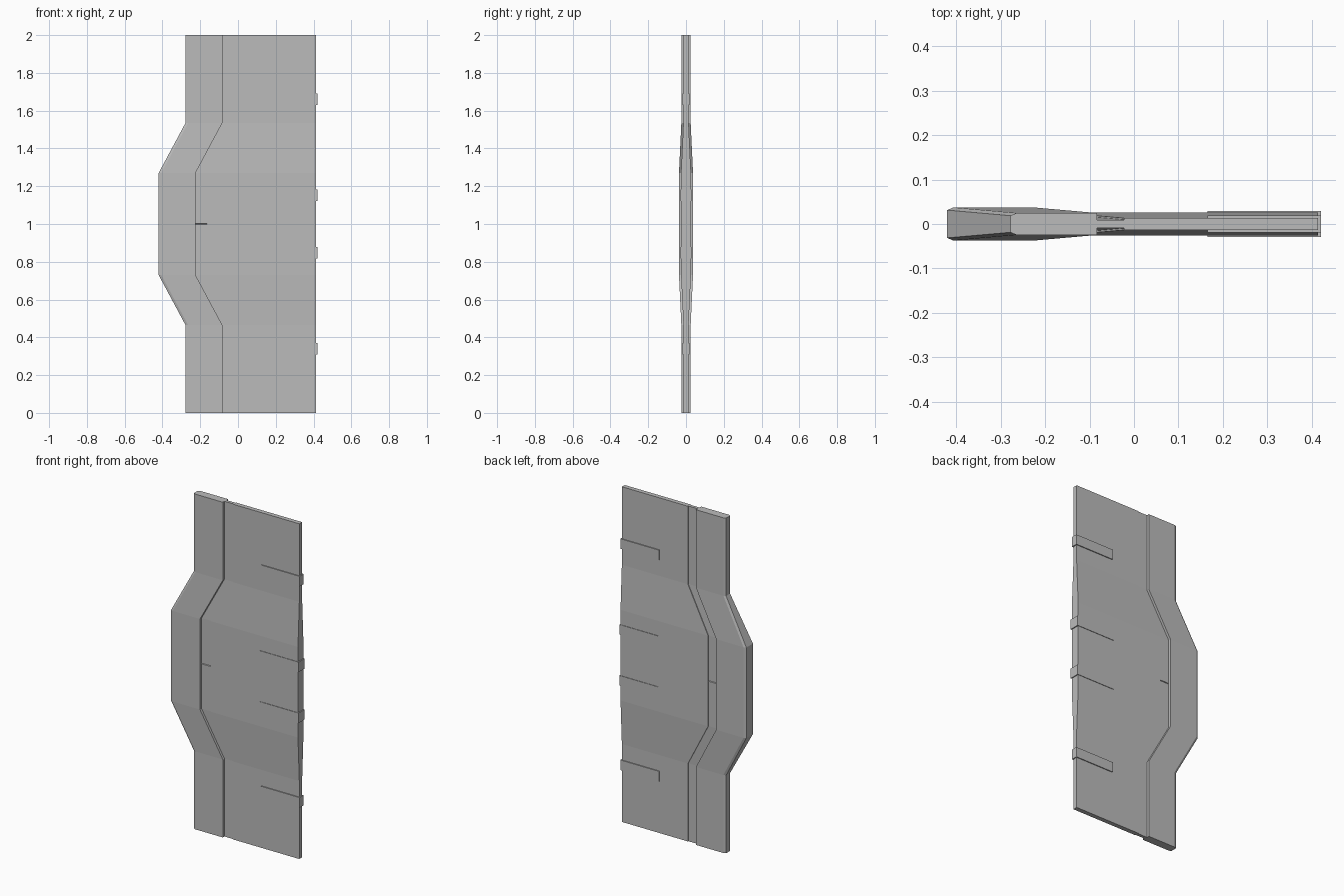
import bpy
import bmesh

cube = bpy.data.objects.get("Cube")
if cube:
    bpy.data.objects.remove(cube, do_unlink=True)

grey = bpy.data.materials.new("plain grey")
grey.use_nodes = True
grey.diffuse_color = (0.5, 0.5, 0.5, 1)
grey.node_tree.nodes["Principled BSDF"].inputs["Base Color"].default_value = (0.5, 0.5, 0.5, 1)

# Heights along the door: (z, bulge amount from 0 to 1)
STATIONS = [(0, 0), (0.465, 0), (0.73, 1), (1.27, 1), (1.535, 0), (2, 0)]
BULGE_SHIFT = 0.142     # sideways travel of the closing edge
BULGE_DEPTH = 0.0125    # extra half thickness in the bulge


def loft(name, section, stations=STATIONS):
    """Join mirrored cross-sections; section(z, bulge) gives (x, half depth) points."""
    bm = bmesh.new()
    rings = []
    for z, bulge in stations:
        half = section(z, bulge)
        outline = [(x, -y) for x, y in half] + [(x, y) for x, y in reversed(half)]
        rings.append([bm.verts.new((x, y, z)) for x, y in outline])
    count = len(rings[0])
    for low, high in zip(rings, rings[1:]):
        for i in range(count):
            j = (i + 1) % count
            bm.faces.new((low[i], low[j], high[j], high[i]))
    bm.faces.new(rings[0])
    bm.faces.new(rings[-1])
    bmesh.ops.recalc_face_normals(bm, faces=bm.faces)
    mesh = bpy.data.meshes.new(name)
    bm.to_mesh(mesh)
    bm.free()
    mesh.materials.append(grey)
    obj = bpy.data.objects.new(name, mesh)
    bpy.context.collection.objects.link(obj)
    return obj


# Thick closing edge with chamfered outer corners
def edge_section(z, bulge):
    shift, depth = BULGE_SHIFT * bulge, 0.0247 + BULGE_DEPTH * bulge
    return [(-0.278 - shift, depth - 0.006), (-0.264 - shift, depth), (-0.083 - shift, depth)]


# Main panel, stepping down beside the closing edge
def panel_section(z, bulge):
    depth = 0.0135 + BULGE_DEPTH * bulge
    return [(-0.022 - BULGE_SHIFT * bulge, depth), (0.414, depth)]


# Recessed channel between them, split by a fine seam at mid height
def channel_section(z, bulge):
    shift, depth = BULGE_SHIFT * bulge, 0.0095 + BULGE_DEPTH * bulge
    if abs(z - 1) < 0.002:
        depth -= 0.004
    return [(-0.09 - shift, depth), (-0.015 - shift, depth)]


seam = [(1 + dz, 1) for dz in (-0.003, -0.001, 0.001, 0.003)]
loft("closing_edge", edge_section)
loft("main_panel", panel_section)
loft("recessed_channel", channel_section, STATIONS[:3] + seam + STATIONS[3:])

# Locking bars wrapped around the straight side
for name, z, depth in (("bottom", 0.34, 0.019), ("lower", 0.848, 0.029),
                       ("upper", 1.152, 0.029), ("top", 1.66, 0.019)):
    loft(name + "_locking_bar", lambda z, b, d=depth: [(0.165, d), (0.42, d)],
         [(z - 0.03, 0), (z + 0.03, 0)])
